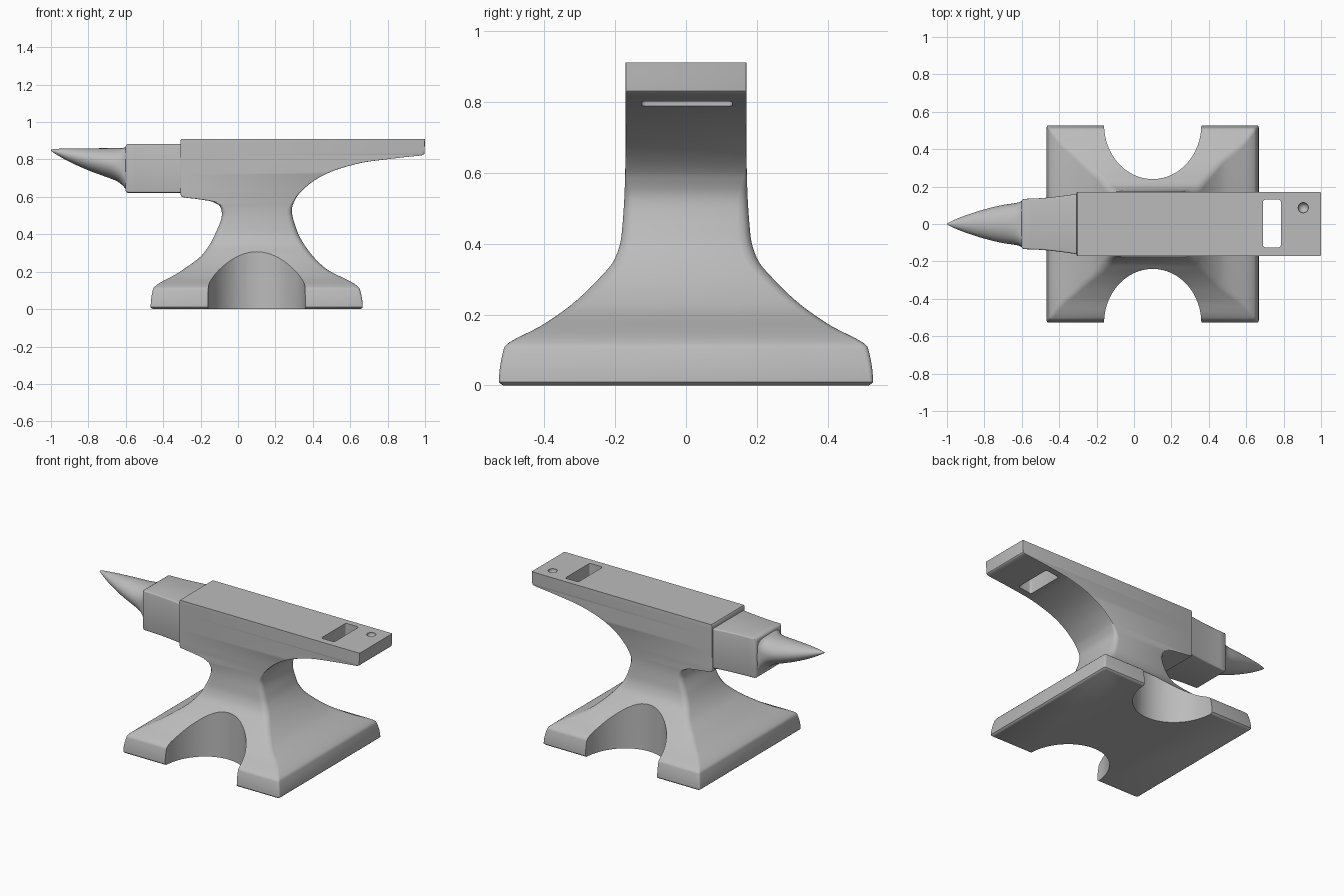
import bpy, bmesh, math
from mathutils import Vector

if "Cube" in bpy.data.objects:
    bpy.data.objects.remove(bpy.data.objects["Cube"])

steel = bpy.data.materials.new("grey steel")
steel.use_nodes = True
steel.diffuse_color = (0.5, 0.5, 0.5, 1)
steel.node_tree.nodes["Principled BSDF"].inputs["Base Color"].default_value = (0.5, 0.5, 0.5, 1)


def curve(points):
    """Smooth monotone function through (t, value) points."""
    t, v = zip(*points)
    d = [(v[i + 1] - v[i]) / (t[i + 1] - t[i]) for i in range(len(t) - 1)]
    m = [d[0]] + [2 * a * b / (a + b) if a * b > 0 else 0 for a, b in zip(d, d[1:])] + [d[-1]]

    def f(x):
        x = min(max(x, t[0]), t[-1])
        i = max(k for k in range(len(d)) if x >= t[k])
        h = t[i + 1] - t[i]
        s = (x - t[i]) / h
        return (v[i] * (1 + 2 * s) * (1 - s) ** 2 + v[i + 1] * s * s * (3 - 2 * s)
                + h * m[i] * s * (1 - s) ** 2 + h * m[i + 1] * s * s * (s - 1))
    return f


def rounded_rect(u0, u1, v0, v1, r, steps=3):
    pts = []
    corners = [(u1 - r, v1 - r), (u0 + r, v1 - r), (u0 + r, v0 + r), (u1 - r, v0 + r)]
    for k, (cu, cv) in enumerate(corners):
        for i in range(steps + 1):
            a = math.pi / 2 * (k + i / steps)
            pts.append((cu + r * math.cos(a), cv + r * math.sin(a)))
    return pts


def loft(name, rings):
    """Closed skin through rings that have equal point counts."""
    bm = bmesh.new()
    loops = [[bm.verts.new(p) for p in ring] for ring in rings]
    n = len(loops[0])
    for a, b in zip(loops, loops[1:]):
        for i in range(n):
            j = (i + 1) % n
            bm.faces.new((a[i], a[j], b[j], b[i]))
    bm.faces.new(loops[0][::-1])
    bm.faces.new(loops[-1])
    bmesh.ops.recalc_face_normals(bm, faces=bm.faces)
    mesh = bpy.data.meshes.new(name)
    bm.to_mesh(mesh)
    bm.free()
    obj = bpy.data.objects.new(name, mesh)
    bpy.context.collection.objects.link(obj)
    mesh.materials.append(steel)
    return obj


def smooth(obj, angle=32):
    bpy.ops.object.select_all(action='DESELECT')
    obj.select_set(True)
    bpy.context.view_layer.objects.active = obj
    bpy.ops.object.shade_smooth_by_angle(angle=math.radians(angle))


def cut(obj, cutter):
    bpy.context.view_layer.objects.active = obj
    mod = obj.modifiers.new("cut", 'BOOLEAN')
    mod.object = cutter
    mod.solver = 'EXACT'
    bpy.ops.object.modifier_apply(modifier=mod.name)
    bpy.data.objects.remove(cutter)


# Body: base, waist, face and heel as stacked rounded rectangles
horn_side = curve([(0, -.455), (.01, -.467), (.105, -.455), (.2, -.31), (.295, -.187), (.4, -.123),
                   (.51, -.086), (.55, -.096), (.575, -.14), (.59, -.23), (.6, -.302),
                   (.61, -.308), (.9, -.308), (.91, -.302)])
heel_side = curve([(0, .655), (.01, .667), (.105, .652), (.22, .465), (.315, .375), (.42, .315),
                   (.53, .288), (.585, .305), (.65, .36), (.72, .465), (.78, .65),
                   (.81, .87), (.823, .985), (.83, .996), (.91, 1)])
half_depth = curve([(0, .515), (.01, .527), (.105, .513), (.17, .405), (.23, .32), (.296, .25),
                    (.358, .2), (.42, .182), (.577, .172), (.7, .17), (.91, .17)])
corner = curve([(0, .01), (.11, .015), (.35, .035), (.5, .03), (.62, .006), (.91, .003)])
heights = sorted({i * .015 for i in range(61)}
                 | {.005, .01, .1, .11, .115, .575, .58, .59, .595, .6, .775, .785, .79, .8, .805,
                    .815, .82, .823, .827, .83, .91})
body = loft("anvil_body", [
    [(x, y, z) for x, y in rounded_rect(horn_side(z), heel_side(z),
                                        -half_depth(z), half_depth(z), corner(z))]
    for z in heights])

# Arched notches between the feet, front and back
for side in (-1, 1):
    arch = [(.1 + .26 * math.cos(a), side * (.53 - .29 * math.sin(a)))
            for a in [math.pi * i / 32 for i in range(33)]]
    outline = [(.36, side * .7)] + arch + [(-.16, side * .7)]
    cut(body, loft("notch_cutter", [[(x, y, z) for x, y in outline] for z in (-.1, .5)]))

# Square tool hole through the heel
hole = rounded_rect(.69, .785, -.125, .13, .012)
cut(body, loft("tool_hole_cutter", [[(x, y, z) for x, y in hole] for z in (.7, 1)]))

# Small round blind hole
bpy.ops.mesh.primitive_uv_sphere_add(segments=24, ring_count=12, radius=.028, location=(.905, .087, .905))
bpy.context.object.data.materials.append(steel)
cut(body, bpy.context.object)
smooth(body)

# Step block between face and horn, tapering towards the horn
block_half = curve([(-.6, .134), (-.5, .138), (-.4, .148), (-.28, .165)])
rings = []
for x, inset in [(-.602, .012), (-.597, .004), (-.59, 0), (-.55, 0), (-.5, 0),
                 (-.45, 0), (-.4, 0), (-.35, 0), (-.28, 0)]:
    h = block_half(x) - inset
    rings.append([(x, y, z) for y, z in rounded_rect(-h, h, .622 + inset, .882 - inset, .008)])
smooth(loft("step_block", rings))

# Horn: squarish root easing into a round pointed cone
horn_top = curve([(-1, .852), (-.98, .856), (-.9, .859), (-.62, .861), (-.595, .868)])
horn_bottom = curve([(-1, .846), (-.97, .826), (-.9, .787), (-.8, .742), (-.72, .712),
                     (-.65, .685), (-.62, .664), (-.595, .635)])
horn_half = curve([(-1, .003), (-.97, .018), (-.9, .046), (-.8, .078), (-.7, .102),
                   (-.62, .115), (-.595, .126)])
squareness = curve([(-1, 1), (-.7, 1), (-.64, .85), (-.595, .4)])
rings = []
for i in range(41):
    x = -1 + .405 * i / 40
    mid, tall = (horn_top(x) + horn_bottom(x)) / 2, (horn_top(x) - horn_bottom(x)) / 2
    ring = []
    for k in range(40):
        c, s = math.cos(math.tau * k / 40), math.sin(math.tau * k / 40)
        e = squareness(x)
        ring.append((x, horn_half(x) * math.copysign(abs(c) ** e, c),
                     mid + tall * math.copysign(abs(s) ** e, s)))
    rings.append(ring)
smooth(loft("horn", rings), 45)
